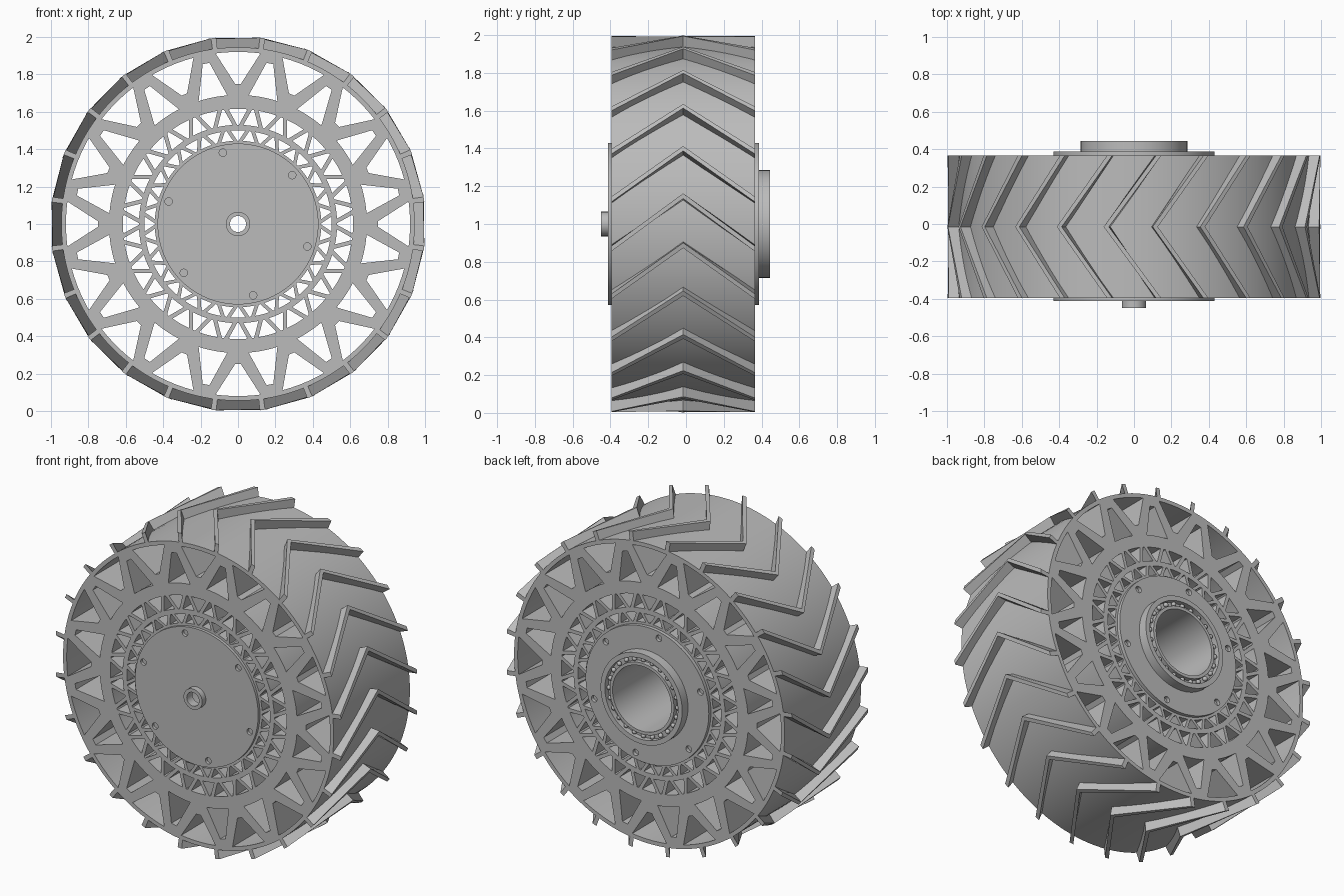
import bpy, bmesh
from math import radians, cos, sin, pi

cube = bpy.data.objects.get("Cube")
if cube:
    bpy.data.objects.remove(cube)

GREY = (0.5, 0.5, 0.5, 1)
mat = bpy.data.materials.new("plain grey")
mat.use_nodes = True
mat.diffuse_color = GREY
mat.node_tree.nodes["Principled BSDF"].inputs["Base Color"].default_value = GREY

FRONT, BACK = -0.395, 0.365
MID = (FRONT + BACK) / 2
WHEEL_Z = 1.0


def polar(r, deg):
    return (r * cos(radians(deg)), r * sin(radians(deg)))


def arc(r, a, b, n):
    return [polar(r, a + (b - a) * i / n) for i in range(n + 1)]


def circle(r, n=96, centre=(0, 0)):
    return [(centre[0] + x, centre[1] + y) for x, y in arc(r, 0, 360, n)[:-1]]


def finish(ob, angle=30):
    bpy.ops.object.select_all(action='DESELECT')
    ob.select_set(True)
    bpy.context.view_layer.objects.active = ob
    if ob.type == 'CURVE':
        bpy.ops.object.convert(target='MESH')
        ob = bpy.context.view_layer.objects.active
        bm = bmesh.new()
        bm.from_mesh(ob.data)
        bmesh.ops.remove_doubles(bm, verts=bm.verts, dist=0.0001)
        bmesh.ops.recalc_face_normals(bm, faces=bm.faces)
        bm.to_mesh(ob.data)
        bm.free()
    ob.data.materials.clear()
    ob.data.materials.append(mat)
    bpy.ops.object.shade_smooth_by_angle(angle=radians(angle))
    return ob


def plate(name, loops, y0, y1):
    """Extrude an outline with holes along the axle."""
    cu = bpy.data.curves.new(name, 'CURVE')
    cu.dimensions = '2D'
    cu.fill_mode = 'BOTH'
    cu.extrude = (y1 - y0) / 2
    for loop in loops:
        sp = cu.splines.new('POLY')
        sp.points.add(len(loop) - 1)
        for p, (x, y) in zip(sp.points, loop):
            p.co = (x, y, 0, 1)
        sp.use_cyclic_u = True
    ob = bpy.data.objects.new(name, cu)
    ob.location = (0, (y0 + y1) / 2, WHEEL_Z)
    ob.rotation_euler = (pi / 2, 0, 0)
    bpy.context.collection.objects.link(ob)
    return finish(ob)


def truss(count, r0, r1, tip, base_out, base_in, low=None, high=None):
    """Alternating triangular holes that leave a zigzag of bars."""
    holes = []
    pitch = 360 / count
    low, high = low or r0, high or r1
    for k in range(count):
        a = k * pitch
        b = a + pitch / 2
        holes.append([polar(low, a + tip), polar(low, a - tip)]
                     + arc(r1, a - base_out, a + base_out, 5))
        holes.append([polar(high, b + tip), polar(high, b - tip)]
                     + arc(r0, b - base_in, b + base_in, 5))
    return holes


# Spoked wheel body: large outer truss, two fine inner trusses, bore
body = [circle(0.945, 128), circle(0.205)]
body += truss(16, 0.69, 0.92, 1.2, 7.5, 6.5, low=0.75, high=0.875)
body += truss(24, 0.53, 0.615, 0.5, 4.7, 4.4)
body += truss(24, 0.445, 0.5, 0.5, 4.5, 4.2)
plate("wheel_body", body, FRONT, BACK)

# Hub discs with bolt holes
bolts = [circle(0.02, 16, polar(0.39, 42 + 60 * k)) for k in range(6)]
plate("front_hub_disc", [circle(0.43), circle(0.043, 32)] + bolts, FRONT - 0.018, FRONT)
plate("back_hub_disc", [circle(0.43), circle(0.205)] + bolts, BACK, BACK + 0.022)

# Axle boss
plate("axle_boss", [circle(0.065, 48), circle(0.043, 32)], -0.45, FRONT - 0.018)

# Bearing at the back
plate("bearing_outer_race", [circle(0.285), circle(0.255)], BACK + 0.022, 0.445)
plate("bearing_inner_race", [circle(0.224), circle(0.205)], BACK + 0.022, 0.44)
plate("bearing_floor", [circle(0.255), circle(0.224)], BACK + 0.022, 0.41)
bm = bmesh.new()
for k in range(24):
    x, z = polar(0.2395, k * 15)
    ball = bmesh.ops.create_uvsphere(bm, u_segments=12, v_segments=8, radius=0.0145)
    bmesh.ops.translate(bm, verts=ball["verts"], vec=(x, 0.424, z))
me = bpy.data.meshes.new("bearing_balls")
bm.to_mesh(me)
bm.free()
balls = bpy.data.objects.new("bearing_balls", me)
balls.location.z = WHEEL_Z
bpy.context.collection.objects.link(balls)
finish(balls, 60)

# Chevron treads around the rim
bm = bmesh.new()
for k in range(24):
    rings = []
    for y, sweep in ((FRONT, -16), (MID, 0), (BACK, -16)):
        a = 8.5 + 15 * k + sweep
        corners = [polar(r, a + d) for r, d in
                   ((0.935, -0.8), (1.003, -0.8), (1.003, 0.8), (0.935, 0.8))]
        rings.append([bm.verts.new((x, y, z)) for x, z in corners])
    for p, q in zip(rings, rings[1:]):
        for i in range(4):
            j = (i + 1) % 4
            bm.faces.new((p[i], p[j], q[j], q[i]))
    bm.faces.new(rings[0])
    bm.faces.new(rings[-1][::-1])
bmesh.ops.recalc_face_normals(bm, faces=bm.faces)
me = bpy.data.meshes.new("chevron_treads")
bm.to_mesh(me)
bm.free()
treads = bpy.data.objects.new("chevron_treads", me)
treads.location.z = WHEEL_Z
bpy.context.collection.objects.link(treads)
finish(treads, 15)
